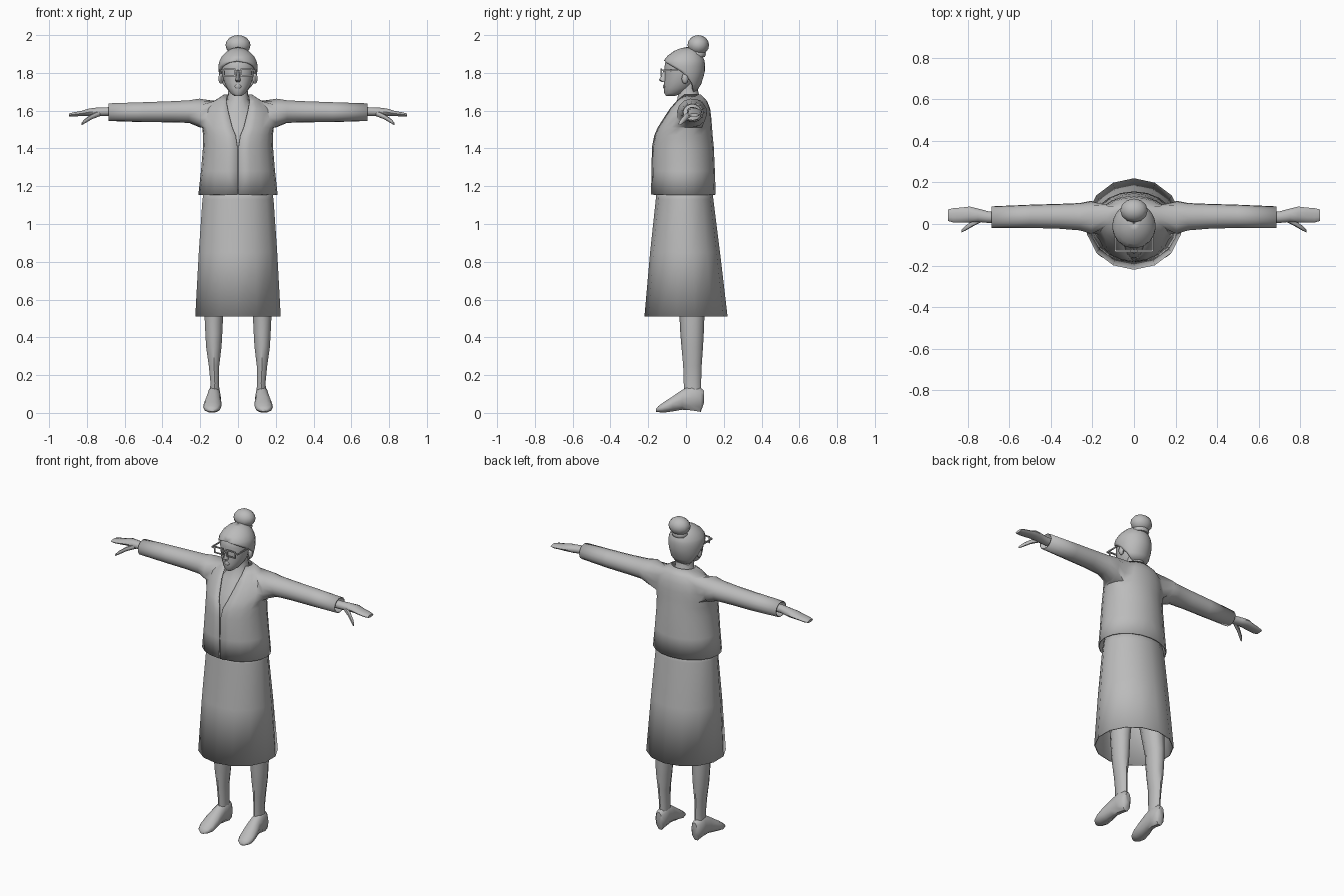
import bpy, bmesh, math
from math import sin, cos, pi, radians

if "Cube" in bpy.data.objects:
    bpy.data.objects.remove(bpy.data.objects["Cube"])

GREY = bpy.data.materials.new("plain grey")
GREY.diffuse_color = (0.5, 0.5, 0.5, 1)
GREY.use_nodes = True
GREY.node_tree.nodes["Principled BSDF"].inputs["Base Color"].default_value = GREY.diffuse_color


def finish(name, bm, mirror=False, thick=0.0, angle=50):
    """Turn a bmesh into a named, smooth-shaded object."""
    bmesh.ops.recalc_face_normals(bm, faces=bm.faces)
    me = bpy.data.meshes.new(name)
    bm.to_mesh(me)
    bm.free()
    me.materials.append(GREY)
    ob = bpy.data.objects.new(name, me)
    bpy.context.collection.objects.link(ob)
    bpy.ops.object.select_all(action='DESELECT')
    ob.select_set(True)
    bpy.context.view_layer.objects.active = ob
    bpy.ops.object.shade_smooth_by_angle(angle=radians(angle))
    if mirror:
        m = ob.modifiers.new("mirror", 'MIRROR')
        m.merge_threshold = 0.0005
    if thick:
        s = ob.modifiers.new("thickness", 'SOLIDIFY')
        s.thickness = thick
        s.offset = -1
    return ob


def skin(bm, rings, closed=True):
    """Join consecutive rings of vertices with quads."""
    for a, b in zip(rings, rings[1:]):
        n = len(a)
        for i in range(n if closed else n - 1):
            j = (i + 1) % n
            bm.faces.new((a[i], a[j], b[j], b[i]))


def ring_z(z, rx, yf, yb, n=12, cx=0):
    cy, ry = (yf + yb) / 2, (yb - yf) / 2
    return [(cx + rx * sin(2 * pi * i / n), cy - ry * cos(2 * pi * i / n), z) for i in range(n)]


def ring_x(x, y, z, ry, rz, n=10, start=0.0):
    return [(x, y + ry * cos(start + 2 * pi * i / n), z + rz * sin(start + 2 * pi * i / n))
            for i in range(n)]


def ring_y(y, cx, rx, z0, z1, n=10):
    return [(cx + rx * cos(2 * pi * i / n), y, (z0 + z1) / 2 + (z1 - z0) / 2 * sin(2 * pi * i / n))
            for i in range(n)]


def loft(name, points, caps=True, **kw):
    bm = bmesh.new()
    rings = [[bm.verts.new(p) for p in r] for r in points]
    skin(bm, rings)
    if caps:
        bm.faces.new(rings[0])
        bm.faces.new(rings[-1])
    return finish(name, bm, **kw)


def half_shell(bm, rows, cols):
    """Right half of a shell open at the front; row = z, rx, y front, y back, opening angle."""
    grid = []
    for z, rx, yf, yb, a0 in rows:
        cy, ry = (yf + yb) / 2, (yb - yf) / 2
        angs = [a0 + (pi - a0) * i / cols for i in range(cols + 1)]
        grid.append([bm.verts.new((rx * sin(a) if a < pi else 0, cy - ry * cos(a), z)) for a in angs])
    return grid


def ball(name, loc, radii, seg=12, **kw):
    bm = bmesh.new()
    bmesh.ops.create_uvsphere(bm, u_segments=seg, v_segments=8, radius=1)
    bmesh.ops.scale(bm, vec=radii, verts=bm.verts)
    bmesh.ops.translate(bm, vec=loc, verts=bm.verts)
    return finish(name, bm, **kw)


def bars(name, boxes, **kw):
    """Boxes given as x0, x1, y0, y1, z0, z1."""
    bm = bmesh.new()
    for x0, x1, y0, y1, z0, z1 in boxes:
        vs = bmesh.ops.create_cube(bm, size=1)["verts"]
        bmesh.ops.scale(bm, vec=(x1 - x0, y1 - y0, z1 - z0), verts=vs)
        bmesh.ops.translate(bm, vec=((x0 + x1) / 2, (y0 + y1) / 2, (z0 + z1) / 2), verts=vs)
    return finish(name, bm, angle=30, **kw)


# Jacket: open-fronted half shell with a sleeve skinned onto an armhole
rows = [(1.155, .21, -.185, .157, .004), (1.28, .196, -.183, .153, .004),
        (1.41, .185, -.18, .147, .004), (1.47, .185, -.168, .141, .013),
        (1.51, .19, -.152, .138, .03), (1.56, .185, -.122, .134, .043),
        (1.61, .17, -.092, .128, .055), (1.65, .13, -.062, .112, .062),
        (1.685, .075, -.03, .08, .058)]
bm = bmesh.new()
g = half_shell(bm, [(z, rx, f, b, math.asin(w / rx)) for z, rx, f, b, w in rows], 10)
r0, r1, c0, c1 = 4, 7, 3, 7
for r in range(len(g) - 1):
    for c in range(10):
        if not (r0 <= r < r1 and c0 <= c < c1):
            bm.faces.new((g[r][c], g[r][c + 1], g[r + 1][c + 1], g[r + 1][c]))
armhole = ([g[r0][c] for c in range(c0, c1)] + [g[r][c1] for r in range(r0, r1)] +
           [g[r1][c] for c in range(c1, c0, -1)] + [g[r][c0] for r in range(r1, r0, -1)])
sleeve = [(.205, .032, 1.588, .08, .076), (.26, .035, 1.595, .066, .06), (.36, .037, 1.594, .06, .056),
          (.5, .037, 1.592, .056, .053), (.685, .033, 1.592, .052, .047)]
skin(bm, [armhole] + [[bm.verts.new(p) for p in ring_x(*s, n=14, start=-.75 * pi)] for s in sleeve])
finish("jacket", bm, mirror=True, thick=.006)

# Skirt
loft("skirt", [ring_z(*r, n=14) for r in
               [(.51, .232, -.22, .22), (.85, .213, -.19, .18), (1.13, .193, -.16, .145),
                (1.2, .18, -.155, .135)]], caps=False, thick=.006)

# Blouse and neck
loft("blouse_and_neck", [ring_z(*r, n=16) for r in
     [(1.18, .175, -.165, .13), (1.41, .165, -.163, .13), (1.47, .155, -.152, .125),
      (1.54, .135, -.118, .115), (1.61, .09, -.077, .1), (1.66, .056, -.045, .075),
      (1.72, .05, -.04, .06), (1.78, .05, -.04, .06)]])

# Head
loft("head", [ring_z(*r, n=14) for r in
     [(1.678, .02, -.105, -.06), (1.692, .04, -.115, -.01), (1.72, .06, -.117, .03),
      (1.75, .074, -.116, .05), (1.79, .085, -.113, .065), (1.83, .09, -.114, .075),
      (1.87, .086, -.107, .075), (1.915, .045, -.05, .05)]])
loft("nose", [ring_z(*r, n=6) for r in
     [(1.752, .012, -.128, -.1), (1.762, .016, -.145, -.1), (1.785, .01, -.13, -.1),
      (1.815, .007, -.118, -.1)]])
loft("lips", [ring_z(*r, n=8) for r in
     [(1.718, .012, -.119, -.1), (1.727, .02, -.123, -.1), (1.738, .012, -.12, -.1)]])
ball("ear", (.09, -.005, 1.77), (.014, .018, .028), seg=8, mirror=True)

# Hair: shell whose front edge sweeps back towards the nape
hair = [(1.70, .055, -.02, .055, 125), (1.74, .085, -.06, .08, 110), (1.78, .098, -.1, .093, 95),
        (1.81, .103, -.115, .1, 78), (1.835, .104, -.12, .1, 55), (1.853, .102, -.12, .1, 32),
        (1.866, .098, -.117, .097, 0), (1.89, .085, -.098, .088, 0), (1.915, .06, -.065, .07, 0),
        (1.93, .03, -.03, .045, 0), (1.936, .005, 0, .01, 0)]
bm = bmesh.new()
skin(bm, half_shell(bm, [(*h[:4], radians(h[4])) for h in hair], 9), closed=False)
finish("hair", bm, mirror=True, thick=.012)
ball("bun", (0, .065, 1.947), (.066, .057, .053))
loft("bun_tie", [ring_z(*r, n=12) for r in
     [(1.885, .046, .015, .1), (1.9, .052, .012, .106), (1.912, .046, .018, .1)]])

# Glasses
bars("glasses", [(.014, .074, -.134, -.126, 1.817, 1.824), (.014, .074, -.134, -.126, 1.782, 1.788),
                 (.014, .02, -.134, -.126, 1.782, 1.824), (.068, .074, -.134, -.126, 1.782, 1.824),
                 (0, .014, -.134, -.126, 1.806, 1.813), (.074, .092, -.134, -.126, 1.81, 1.818),
                 (.087, .093, -.13, -.01, 1.81, 1.818)], mirror=True)

# Hands and thumbs
loft("hand", [ring_x(*r) for r in
     [(.64, .032, 1.595, .027, .026), (.70, .033, 1.595, .028, .024), (.75, .042, 1.593, .032, .024),
      (.79, .046, 1.592, .038, .02), (.83, .043, 1.585, .036, .014), (.87, .042, 1.58, .034, .012),
      (.895, .042, 1.577, .027, .008)]], mirror=True)
loft("thumb", [ring_x(*r, n=8) for r in
     [(.73, .025, 1.587, .014, .016), (.775, .002, 1.568, .014, .014),
      (.81, -.02, 1.545, .012, .012), (.828, -.033, 1.53, .007, .007)]], mirror=True)

# Legs
legs = [(.08, .124, .028, -.01, .082), (.16, .123, .024, -.012, .08), (.25, .127, .029, -.015, .083),
        (.35, .128, .043, -.024, .09), (.42, .128, .047, -.03, .094), (.5, .128, .051, -.034, .097),
        (.75, .11, .07, -.07, .1)]
loft("leg", [ring_z(z, rx, f, b, n=10, cx=cx) for z, cx, rx, f, b in legs], mirror=True)

# Shoes
loft("shoe", [ring_y(*r) for r in
     [(.095, .124, .018, .05, .12), (.078, .125, .033, .002, .135), (.03, .126, .036, .01, .15),
      (-.02, .129, .039, .014, .125), (-.07, .134, .047, .006, .09), (-.115, .137, .048, 0, .06),
      (-.145, .138, .036, .003, .038), (-.16, .138, .016, .006, .022)]], mirror=True)
